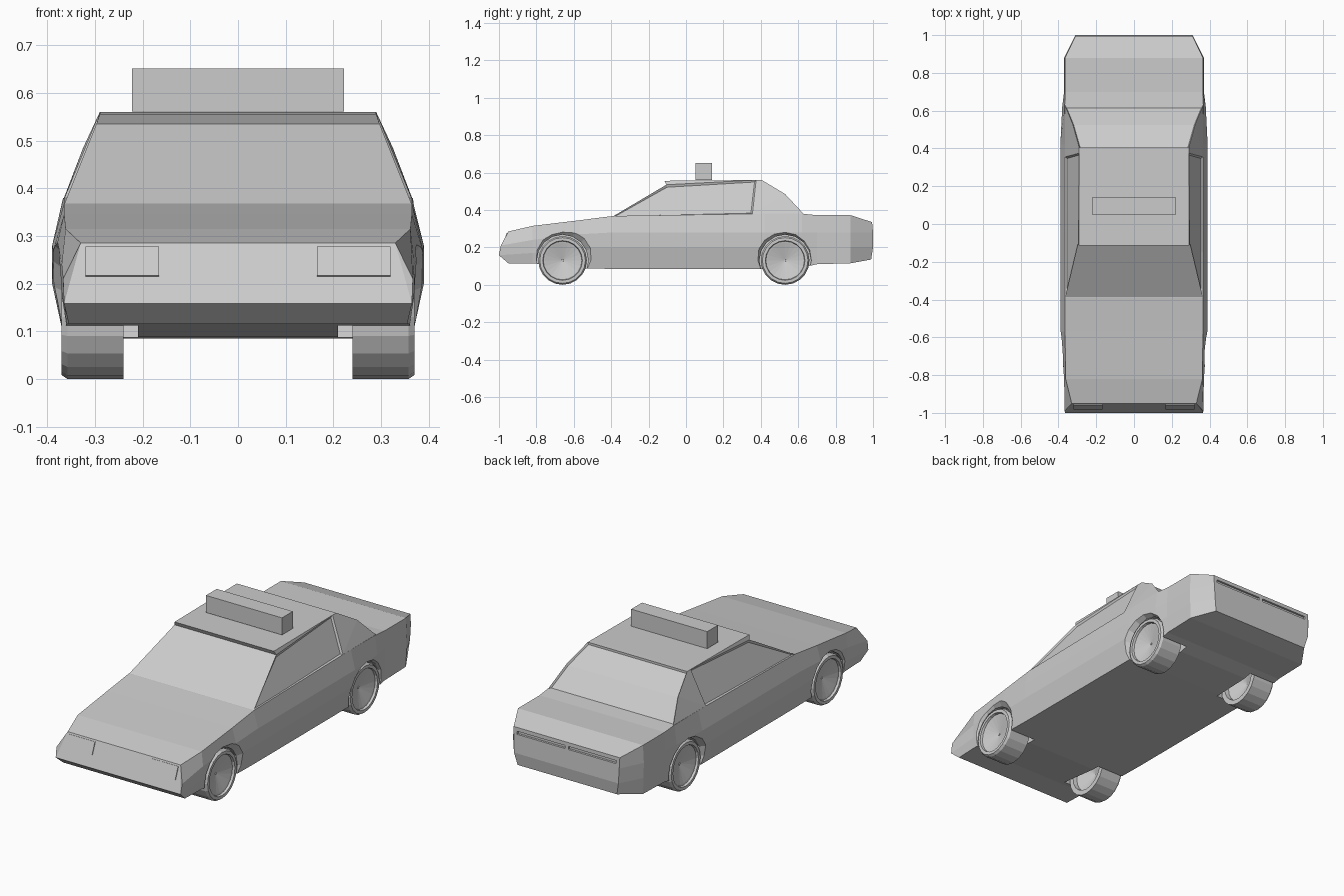
import bpy
import bmesh
from math import cos, sin, pi, radians

cube = bpy.data.objects.get("Cube")
if cube:
    bpy.data.objects.remove(cube, do_unlink=True)

paint = bpy.data.materials.new("plain grey")
paint.use_nodes = True
GREY = (0.6, 0.6, 0.6, 1)
paint.diffuse_color = GREY
paint.node_tree.nodes["Principled BSDF"].inputs["Base Color"].default_value = GREY


def finish(bm, name, fix_normals=True):
    if fix_normals:
        bmesh.ops.recalc_face_normals(bm, faces=bm.faces[:])
    mesh = bpy.data.meshes.new(name)
    bm.to_mesh(mesh)
    bm.free()
    mesh.materials.append(paint)
    obj = bpy.data.objects.new(name, mesh)
    bpy.context.scene.collection.objects.link(obj)
    return obj


def box(name, center, size, tilt=0):
    bm = bmesh.new()
    bmesh.ops.create_cube(bm, size=1)
    for v in bm.verts:
        v.co = [c * s for c, s in zip(v.co, size)]
    obj = finish(bm, name)
    obj.location = center
    obj.rotation_euler.x = tilt
    return obj


def lathe(name, profile, side, y, z, segments):
    """Turn (radius, x) points around the axle; side mirrors it."""
    bm = bmesh.new()
    rings = []
    for r, x in profile:
        if r == 0:
            rings.append([bm.verts.new((side * x, y, z))] * segments)
        else:
            rings.append([bm.verts.new((side * x, y + r * sin(2 * pi * i / segments),
                                        z + r * cos(2 * pi * i / segments)))
                          for i in range(segments)])
    for a, b in zip(rings, rings[1:]):
        for i in range(segments):
            j = (i + 1) % segments
            corners = list(dict.fromkeys((a[i], a[j], b[j], b[i])))
            bm.faces.new(corners)
    return finish(bm, name)


# Lower body: sections of sill, bumper line, belt and shoulder as (x, y, z)
def section(y, *points):
    return [(x, y, z) for x, z in points]


stations = [
    [(.355, -.95, .115), (.365, -1, .158), (.367, -.99, .21), (.33, -.95, .285)],
    section(-.82, (.36, .115), (.368, .17), (.37, .24), (.362, .315)),
    section(-.57, (.365, .088), (.385, .2), (.388, .27), (.365, .345)),
    section(-.39, (.365, .085), (.39, .2), (.39, .28), (.365, .368)),
    section(.42, (.365, .085), (.39, .2), (.39, .28), (.365, .38)),
    section(.62, (.365, .092), (.375, .2), (.38, .28), (.367, .38)),
    section(.70, (.365, .11), (.37, .2), (.37, .28), (.365, .372)),
    section(.88, (.365, .115), (.368, .2), (.37, .28), (.365, .372)),
    [(.29, .99, .135), (.305, 1, .2), (.31, 1, .28), (.31, .995, .335)],
]
bm = bmesh.new()
rings = []
for st in stations:
    half = [bm.verts.new(p) for p in st]
    other = [bm.verts.new((-x, y, z)) for x, y, z in reversed(st)]
    rings.append(half + other)
for a, b in zip(rings, rings[1:]):
    for i in range(8):
        j = (i + 1) % 8
        bm.faces.new((a[i], a[j], b[j], b[i]))
for ring in (rings[0], rings[-1]):
    low, bumper, belt, top, top2, belt2, bumper2, low2 = ring
    bm.faces.new((low, bumper, bumper2, low2))
    bm.faces.new((bumper, top, top2, bumper2))
    bm.faces.new((bumper, belt, top))
    bm.faces.new((bumper2, belt2, top2))
body = finish(bm, "lower_body")

# Wheel arches with flared lips, and the tail light slots
cutters = []
for side in (1, -1):
    for y, lip in ((-.66, .17), (.53, .155)):
        arch = [(0, .21), (.138, .21), (.138, .362), (lip, .392), (lip, .45), (0, .45)]
        cutters.append(lathe("arch_cutter", arch, side, y, .13, 16))
    cutters.append(box("slot_cutter", (side * .15, 1, .307), (.28, .03, .016)))
for cutter in cutters:
    cutter.hide_render = True
    cut = body.modifiers.new("cut", 'BOOLEAN')
    cut.operation = 'DIFFERENCE'
    cut.solver = 'EXACT'
    cut.object = cutter
bpy.context.view_layer.update()
depsgraph = bpy.context.evaluated_depsgraph_get()
cut_mesh = bpy.data.meshes.new_from_object(body.evaluated_get(depsgraph))
body.modifiers.clear()
body.data = cut_mesh
for cutter in cutters:
    bpy.data.objects.remove(cutter, do_unlink=True)

# Cabin: half outline points, mirrored across the car
cabin_points = {
    "cowl": (.365, -.39, .366), "screen_top": (.297, -.105, .535),
    "roof_front": (.29, -.115, .556), "roof_mid": (.29, .375, .56),
    "roof_rear": (.29, .405, .56), "belt_mid": (.365, .355, .378),
    "glass_mid": (.325, .53, .485), "belt_rear": (.366, .63, .378),
}
bm = bmesh.new()
vert = {}
for key, (x, y, z) in cabin_points.items():
    for s in (1, -1):
        vert[key, s] = bm.verts.new((s * x, y, z))


def across(a, b):
    return bm.faces.new((vert[a, 1], vert[b, 1], vert[b, -1], vert[a, -1]))


across("cowl", "screen_top")
across("screen_top", "roof_front")
across("roof_front", "roof_mid")
across("roof_mid", "roof_rear")
rear_glass = [across("roof_rear", "glass_mid"), across("glass_mid", "belt_rear")]
across("belt_rear", "belt_mid")
across("belt_mid", "cowl")
windows = []
for s in (1, -1):
    def panel(*keys):
        return bm.faces.new([vert[k, s] for k in keys])
    windows.append(panel("cowl", "screen_top", "roof_mid", "belt_mid"))
    panel("screen_top", "roof_front", "roof_mid")
    panel("belt_mid", "roof_mid", "roof_rear", "glass_mid")
    panel("belt_mid", "glass_mid", "belt_rear")
bmesh.ops.recalc_face_normals(bm, faces=bm.faces[:])
# Recessed side windows and rear window
bmesh.ops.inset_individual(bm, faces=windows, thickness=.012, depth=-.008)
bmesh.ops.inset_region(bm, faces=rear_glass, thickness=.006, depth=-.01,
                       use_even_offset=True, use_boundary=True)
finish(bm, "cabin", fix_normals=False)

# Wheels: tyre, stepped rim and dished hub, hollow on the inside
tyre = [(0, .30), (.1, .262), (.104, .24), (.13, .24), (.13, .358), (.122, .37),
        (.106, .37), (.103, .358), (.094, .356), (.006, .332), (.005, .336), (0, .336)]
for side, hand in ((1, "left"), (-1, "right")):
    for y, end in ((-.66, "front"), (.53, "rear")):
        lathe(f"{end}_{hand}_wheel", tyre, side, y, .13, 20)
    # Headlight plates lying on the sloping nose
    box(f"{hand}_headlight", (side * .243, -.966, .246), (.155, .008, .066), radians(-21.5))

# Roof light bar
box("roof_light_bar", (0, .095, .606), (.444, .09, .09))
